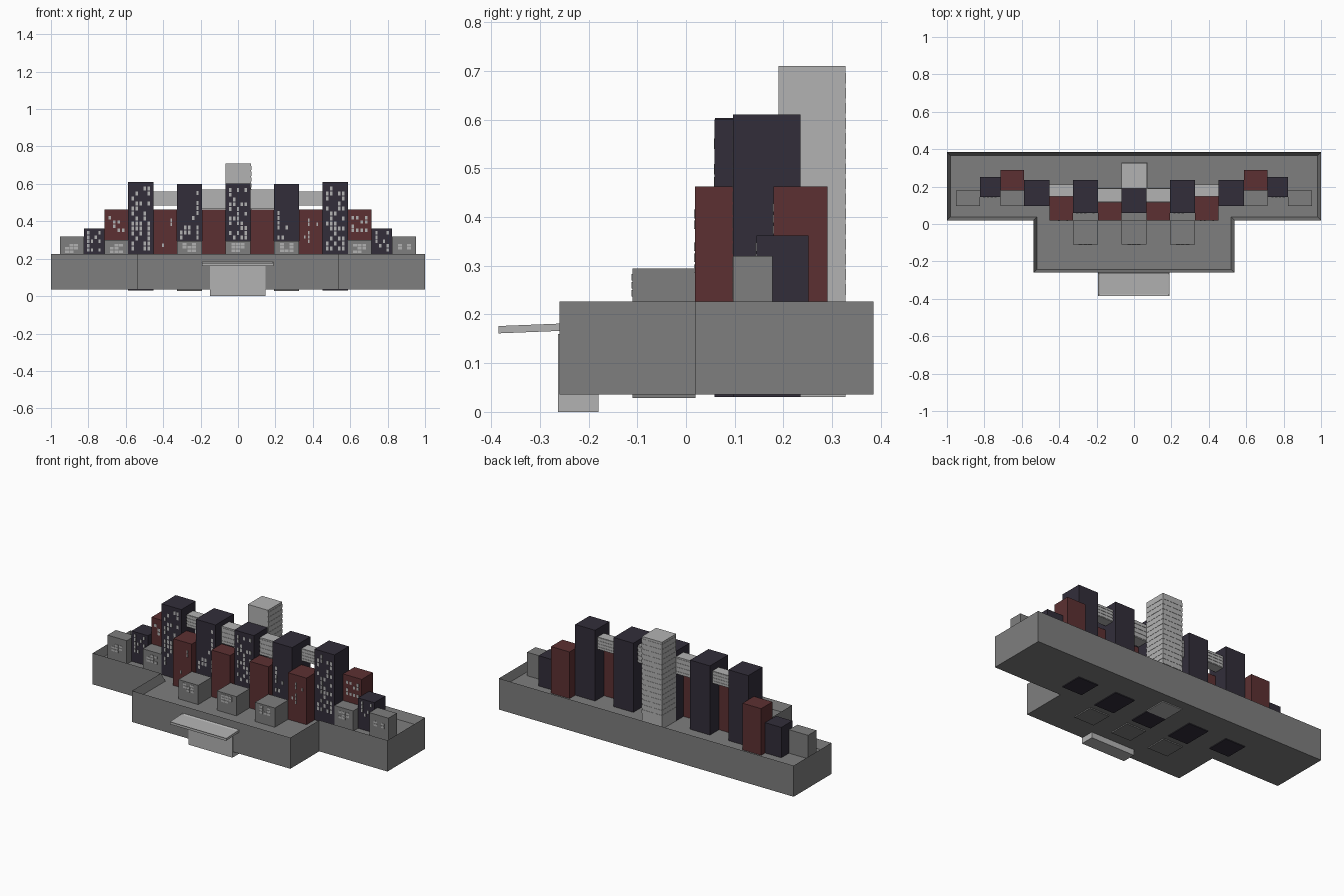
import bpy, bmesh, random
from mathutils import Vector

if "Cube" in bpy.data.objects:
    bpy.data.objects.remove(bpy.data.objects["Cube"])

random.seed(4)


def material(name, rgb):
    m = bpy.data.materials.new(name)
    m.diffuse_color = (*rgb, 1)
    m.use_nodes = True
    m.node_tree.nodes["Principled BSDF"].inputs["Base Color"].default_value = m.diffuse_color
    return m


DARK = material("dark_cladding", (0.032, 0.027, 0.042))
RED = material("red_cladding", (0.107, 0.03, 0.032))
GREY = material("mid_grey", (0.21, 0.21, 0.21))
LIGHT = material("light_grey", (0.45, 0.45, 0.45))


def finish(name, bm, mat):
    bmesh.ops.recalc_face_normals(bm, faces=bm.faces[:])
    me = bpy.data.meshes.new(name)
    bm.to_mesh(me)
    bm.free()
    me.materials.append(mat)
    ob = bpy.data.objects.new(name, me)
    bpy.context.collection.objects.link(ob)
    return ob


def add_box(bm, x0, x1, y0, y1, z0, z1):
    vs = bmesh.ops.create_cube(bm, size=1)["verts"]
    for v in vs:
        v.co = Vector((x1 if v.co.x > 0 else x0,
                       y1 if v.co.y > 0 else y0,
                       z1 if v.co.z > 0 else z0))
    return vs


def block(name, side, xi, xo, y, z0, zi, zo, mat, lean=0.0):
    """Block with a sloped roof: inner/outer x and heights, side = -1 or 1.
    lean pushes the outer top front corner back."""
    bm = bmesh.new()
    for v in add_box(bm, xi, xo, y[0], y[1], z0, 1):
        outer = v.co.x == xo
        if v.co.z == 1:
            v.co.z = zo if outer else zi
            if outer and v.co.y < sum(y) / 2:
                v.co.y += lean
        v.co.x *= side
    return finish(name, bm, mat)


def windows(name, side, xi, xo, y, z0, z1, cols, rows, fill, lean=0.0, wide=0.6):
    """Random lit panels over a front face."""
    bm = bmesh.new()
    cw, rh = (xo - xi) / (cols + 1), (z1 - z0) / rows
    for c in range(cols):
        for r in range(rows):
            if random.random() > fill:
                continue
            x = xi + cw * (c + 1)
            z = z0 + rh * (r + 0.1)
            yy = y + lean * (x - xi) / (xo - xi) * (z - z0) / (z1 - z0)
            a, b = sorted((side * (x - cw * wide / 2), side * (x + cw * wide / 2)))
            add_box(bm, a, b, yy - 0.002, yy + 0.002, z, z + rh * 0.8)
    finish(name, bm, LIGHT)


# Podium: T-shaped slab with a recessed roof behind a parapet
bm = bmesh.new()
outline = [(-1, 0.02), (-0.537, 0.02), (-0.537, -0.26), (0.537, -0.26),
           (0.537, 0.02), (1, 0.02), (1, 0.385), (-1, 0.385)]
base = bm.faces.new([bm.verts.new((x, y, 0.035)) for x, y in outline])
ext = bmesh.ops.extrude_face_region(bm, geom=[base], use_keep_orig=True)
for v in [g for g in ext["geom"] if isinstance(g, bmesh.types.BMVert)]:
    v.co.z = 0.226
bmesh.ops.recalc_face_normals(bm, faces=bm.faces[:])
top = [f for f in bm.faces if f.normal.z > 0.9]
bmesh.ops.inset_region(bm, faces=top, thickness=0.018, use_even_offset=True)
for v in top[0].verts:
    v.co.z -= 0.05
finish("podium", bm, GREY)

# Mirrored building groups
for s, tag in ((-1, "left"), (1, "right")):
    block(f"outer_tower_{tag}", s, 0.452, 0.587, (0.097, 0.235), 0.03, 0.61, 0.6, DARK)
    windows(f"outer_tower_windows_{tag}", s, 0.455, 0.585, 0.097, 0.24, 0.59, 5, 13, 0.5)
    block(f"inner_tower_{tag}", s, 0.193, 0.327, (0.058, 0.235), 0.03, 0.6, 0.643, DARK, 0.015)
    windows(f"inner_tower_windows_{tag}", s, 0.195, 0.325, 0.058, 0.3, 0.59, 5, 11, 0.4, 0.013)
    block(f"front_annex_{tag}", s, 0.193, 0.327, (-0.11, 0.02), 0.028, 0.294, 0.294, GREY)
    windows(f"front_annex_windows_{tag}", s, 0.21, 0.31, -0.11, 0.235, 0.285, 3, 3, 0.8, wide=0.85)
    block(f"inner_red_block_{tag}", s, 0.066, 0.193, (0.018, 0.118), 0.17, 0.462, 0.462, RED)
    block(f"outer_red_block_{tag}", s, 0.327, 0.452, (0.018, 0.148), 0.17, 0.462, 0.462, RED)
    windows(f"red_block_windows_{tag}", s, 0.335, 0.445, 0.018, 0.26, 0.44, 4, 8, 0.2, wide=0.4)
    block(f"rear_red_block_{tag}", s, 0.587, 0.713, (0.18, 0.29), 0.17, 0.462, 0.44, RED)
    windows(f"rear_red_windows_{tag}", s, 0.59, 0.71, 0.18, 0.34, 0.43, 4, 4, 0.4)
    block(f"small_tower_{tag}", s, 0.713, 0.823, (0.145, 0.252), 0.17, 0.362, 0.362, DARK)
    windows(f"small_tower_windows_{tag}", s, 0.72, 0.82, 0.145, 0.235, 0.35, 4, 5, 0.6)
    block(f"low_annex_{tag}", s, 0.587, 0.713, (0.097, 0.178), 0.17, 0.3, 0.32, GREY)
    block(f"end_annex_{tag}", s, 0.823, 0.953, (0.097, 0.178), 0.17, 0.32, 0.3, GREY)
    for n, x in (("low", 0.6), ("end", 0.84)):
        windows(f"{n}_annex_windows_{tag}", s, x, x + 0.1, 0.097, 0.23, 0.28, 3, 3, 0.8, wide=0.85)
    # Raised link blocks with louvre bands
    for n, x0, x1, y, z0, z1 in (("outer", 0.327, 0.452, (0.15, 0.21), 0.485, 0.56),
                                 ("inner", 0.066, 0.193, (0.118, 0.19), 0.465, 0.57)):
        block(f"{n}_link_{tag}", s, x0, x1, y, z0, z1, z1, LIGHT)
        bm = bmesh.new()
        a, b = sorted((s * x0, s * x1))
        for i in range(4):
            z = z0 + (z1 - z0) * (i + 0.2) / 4
            add_box(bm, a, b, y[0] - 0.002, y[1] + 0.002, z, z + 0.012)
        finish(f"{n}_link_louvres_{tag}", bm, LIGHT)

# Central tower and annex
block("centre_tower", 1, -0.066, 0.066, (0.06, 0.19), 0.03, 0.603, 0.603, DARK)
windows("centre_tower_windows", 1, -0.063, 0.063, 0.06, 0.3, 0.58, 5, 11, 0.55)
block("centre_annex", 1, -0.066, 0.066, (-0.11, 0.02), 0.028, 0.294, 0.294, GREY)
windows("centre_annex_windows", 1, -0.05, 0.05, -0.11, 0.235, 0.285, 3, 3, 0.8, wide=0.85)

# Tall rear tower with a slanted roof and horizontal bands
block("rear_tower", 1, -0.066, 0.07, (0.19, 0.327), 0.03, 0.71, 0.773, LIGHT)
bm = bmesh.new()
for i in range(15):
    z = 0.24 + i * 0.031
    add_box(bm, -0.0675, 0.0715, 0.192, 0.3285, z, z + 0.022)
finish("rear_tower_bands", bm, LIGHT)

# Entrance block and gently sloping canopy with a rimmed top
block("entrance", 1, -0.15, 0.147, (-0.263, -0.18), 0.0, 0.16, 0.16, LIGHT)
bm = bmesh.new()
add_box(bm, -0.193, 0.19, -0.385, -0.26, 0.161, 0.176)
bm.normal_update()
top = [f for f in bm.faces if f.normal.z > 0.9]
bmesh.ops.inset_region(bm, faces=top, thickness=0.012)
for v in top[0].verts:
    v.co.z -= 0.005
for v in bm.verts:
    v.co.z += 0.005 * (v.co.y + 0.385) / 0.125
finish("canopy", bm, LIGHT)
